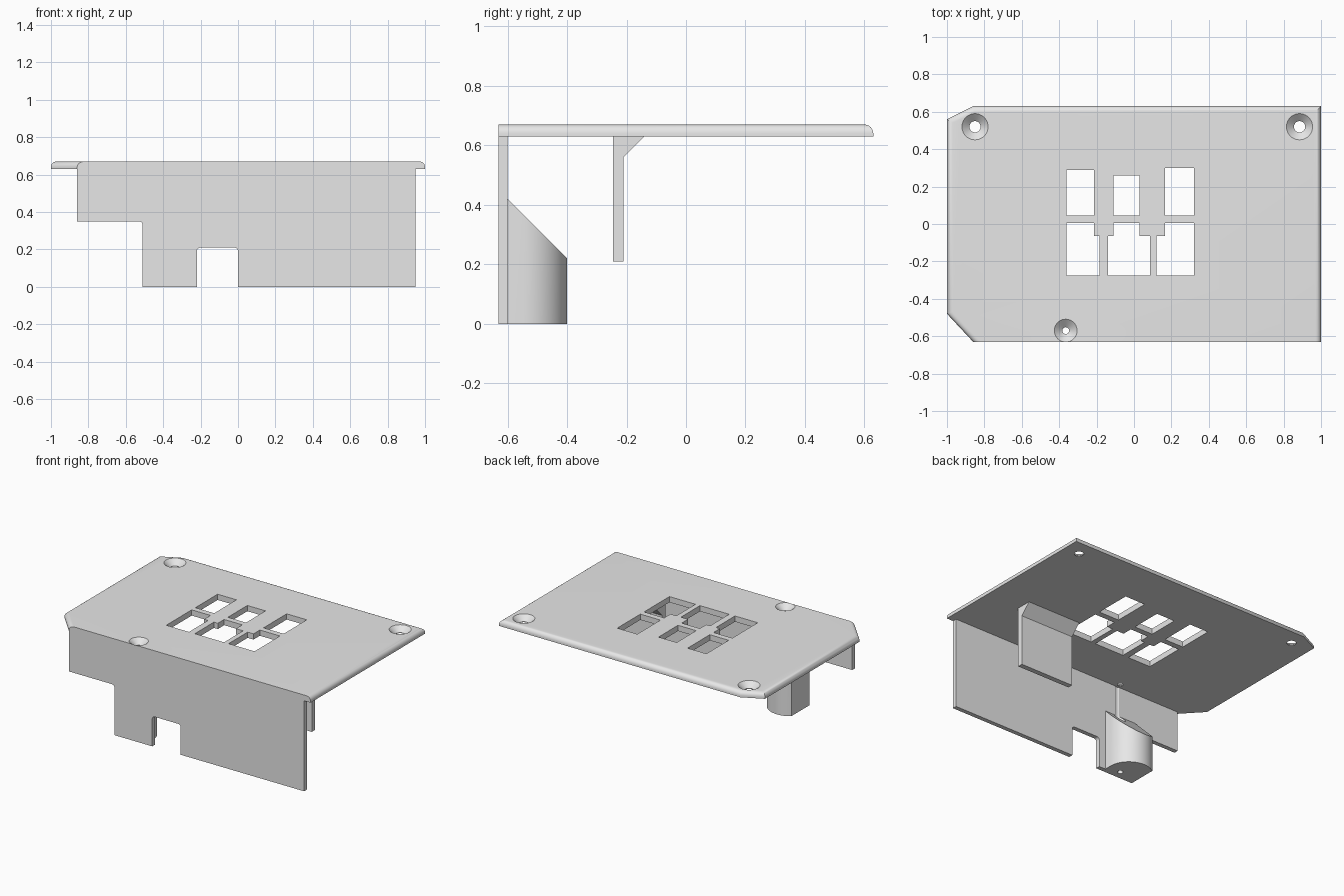
import bpy, bmesh, math
from mathutils import Vector

cube = bpy.data.objects.get("Cube")
if cube:
    bpy.data.objects.remove(cube, do_unlink=True)

grey = bpy.data.materials.new("plain grey")
grey.use_nodes = True
grey.diffuse_color = (0.8, 0.8, 0.8, 1)
grey.node_tree.nodes["Principled BSDF"].inputs["Base Color"].default_value = (0.8, 0.8, 0.8, 1)

UNDER, TOP = 0.63, 0.67
FRONT, INNER = -0.63, -0.60


def prism(points, axis, lo, hi):
    """Closed prism: 2D outline extruded along the given axis."""
    bm = bmesh.new()

    def place(a, b, c):
        return {"x": (c, a, b), "y": (a, c, b), "z": (a, b, c)}[axis]

    bottom = [bm.verts.new(place(a, b, lo)) for a, b in points]
    top = [bm.verts.new(place(a, b, hi)) for a, b in points]
    bm.faces.new(bottom)
    bm.faces.new(top)
    n = len(points)
    for i in range(n):
        j = (i + 1) % n
        bm.faces.new((bottom[i], bottom[j], top[j], top[i]))
    bmesh.ops.recalc_face_normals(bm, faces=bm.faces[:])
    return bm


def finish(bm, name):
    mesh = bpy.data.meshes.new(name)
    bm.to_mesh(mesh)
    bm.free()
    mesh.materials.append(grey)
    obj = bpy.data.objects.new(name, mesh)
    bpy.context.collection.objects.link(obj)
    return obj


def bevel(bm, edges, radius, segments=6):
    bmesh.ops.bevel(bm, geom=edges, offset=radius, segments=segments,
                    profile=0.5, affect='EDGES', clamp_overlap=True)


def round_cutter(x, y, z0, z1, r0, r1):
    bm = bmesh.new()
    bmesh.ops.create_cone(bm, cap_ends=True, segments=40, radius1=r0, radius2=r1, depth=z1 - z0)
    bmesh.ops.translate(bm, verts=bm.verts[:], vec=(x, y, (z0 + z1) / 2))
    return finish(bm, "cutter")


def activate(obj):
    bpy.ops.object.select_all(action='DESELECT')
    obj.select_set(True)
    bpy.context.view_layer.objects.active = obj


def cut(obj, cutter):
    cutter.hide_render = True
    mod = obj.modifiers.new("cut", 'BOOLEAN')
    mod.operation = 'DIFFERENCE'
    mod.solver = 'EXACT'
    mod.object = cutter
    activate(obj)
    bpy.ops.object.modifier_apply(modifier=mod.name)
    bpy.data.objects.remove(cutter, do_unlink=True)


# Top plate with rounded upper rim on every side but the front
bm = prism([(-0.86, FRONT), (1, FRONT), (1, 0.63), (-0.86, 0.63), (-1, 0.56), (-1, -0.48)],
           "z", UNDER, TOP)
rim = [e for e in bm.edges
       if all(v.co.z > TOP - 0.001 for v in e.verts)
       and not all(v.co.y < FRONT + 0.001 for v in e.verts)]
bevel(bm, rim, 0.03)
plate = finish(bm, "top_plate")

# Window openings: plain back row, stepped front row
for x0, x1, y1 in ((-0.36, -0.215, 0.29), (-0.11, 0.03, 0.26), (0.165, 0.32, 0.30)):
    outline = [(x0, 0.045), (x1, 0.045), (x1, y1), (x0, y1)]
    cut(plate, finish(prism(outline, "z", 0.6, 0.7), "cutter"))
for x0, x1, w0, w1 in ((-0.36, -0.215, -0.36, -0.185),
                       (-0.11, 0.03, -0.14, 0.085),
                       (0.165, 0.32, 0.12, 0.32)):
    outline = [(w0, -0.275), (w1, -0.275), (w1, -0.065)]
    if w1 != x1:
        outline.append((x1, -0.065))
    outline += [(x1, 0.005), (x0, 0.005)]
    if w0 != x0:
        outline.append((x0, -0.065))
    outline.append((w0, -0.065))
    cut(plate, finish(prism(outline, "z", 0.6, 0.7), "cutter"))

# Countersunk screw holes
SCREW = (-0.365, -0.57)
for x, y, inner, outer in ((-0.85, 0.52, 0.03, 0.07), (0.885, 0.52, 0.03, 0.07),
                           (*SCREW, 0.018, 0.061)):
    slope = (outer - inner) / 0.036
    cut(plate, round_cutter(x, y, 0.6, 0.7, inner, inner))
    cut(plate, round_cutter(x, y, 0.634, 0.68, inner, outer + slope * 0.01))

# Front wall with stepped lower edge and cable notch
bm = prism([(-0.86, UNDER), (-0.86, 0.35), (-0.51, 0.35), (-0.51, 0), (-0.22, 0), (-0.22, 0.21),
            (0, 0.21), (0, 0), (0.95, 0), (0.95, UNDER)], "y", FRONT, INNER)
corners = [Vector((-0.51, 0.35)), Vector((-0.22, 0.21)), Vector((0, 0.21))]
soft = [e for e in bm.edges
        if any(all((Vector((v.co.x, v.co.z)) - c).length < 0.001 for v in e.verts)
               for c in corners)]
bevel(bm, soft, 0.02)
wall = finish(bm, "front_wall")
cut(wall, round_cutter(*SCREW, 0.3, 0.65, 0.035, 0.035))

# Screw boss: rounded column behind the wall, with a sloping top
cx, cy, r = -0.42, -0.55, 0.15
start = math.acos((-0.51 - cx) / r)
arc = [(cx + r * math.cos(start * i / 20), cy + r * math.sin(start * i / 20)) for i in range(21)]
bm = prism([(-0.51, INNER), (cx + r, INNER)] + arc, "z", 0, 0.5)
geom = bm.verts[:] + bm.edges[:] + bm.faces[:]
result = bmesh.ops.bisect_plane(bm, geom=geom, plane_co=(0, INNER, 0.42),
                                plane_no=(0, 1, 1), clear_outer=True)
cap = [e for e in result["geom_cut"] if isinstance(e, bmesh.types.BMEdge)]
bmesh.ops.contextual_create(bm, geom=cap)
bmesh.ops.recalc_face_normals(bm, faces=bm.faces[:])
boss = finish(bm, "screw_boss")
cut(boss, round_cutter(*SCREW, -0.1, 0.6, 0.018, 0.018))
cut(boss, round_cutter(*SCREW, 0.3, 0.65, 0.035, 0.035))

# Hanging tab with a wedge brace along its top
tab = finish(prism([(-0.245, 0.21), (-0.21, 0.21), (-0.21, 0.56), (-0.14, UNDER), (-0.245, UNDER)],
                   "x", 0.33, 0.74), "hanging_tab")

for obj in (plate, wall, boss, tab):
    activate(obj)
    bpy.ops.object.shade_smooth_by_angle(angle=math.radians(30))
